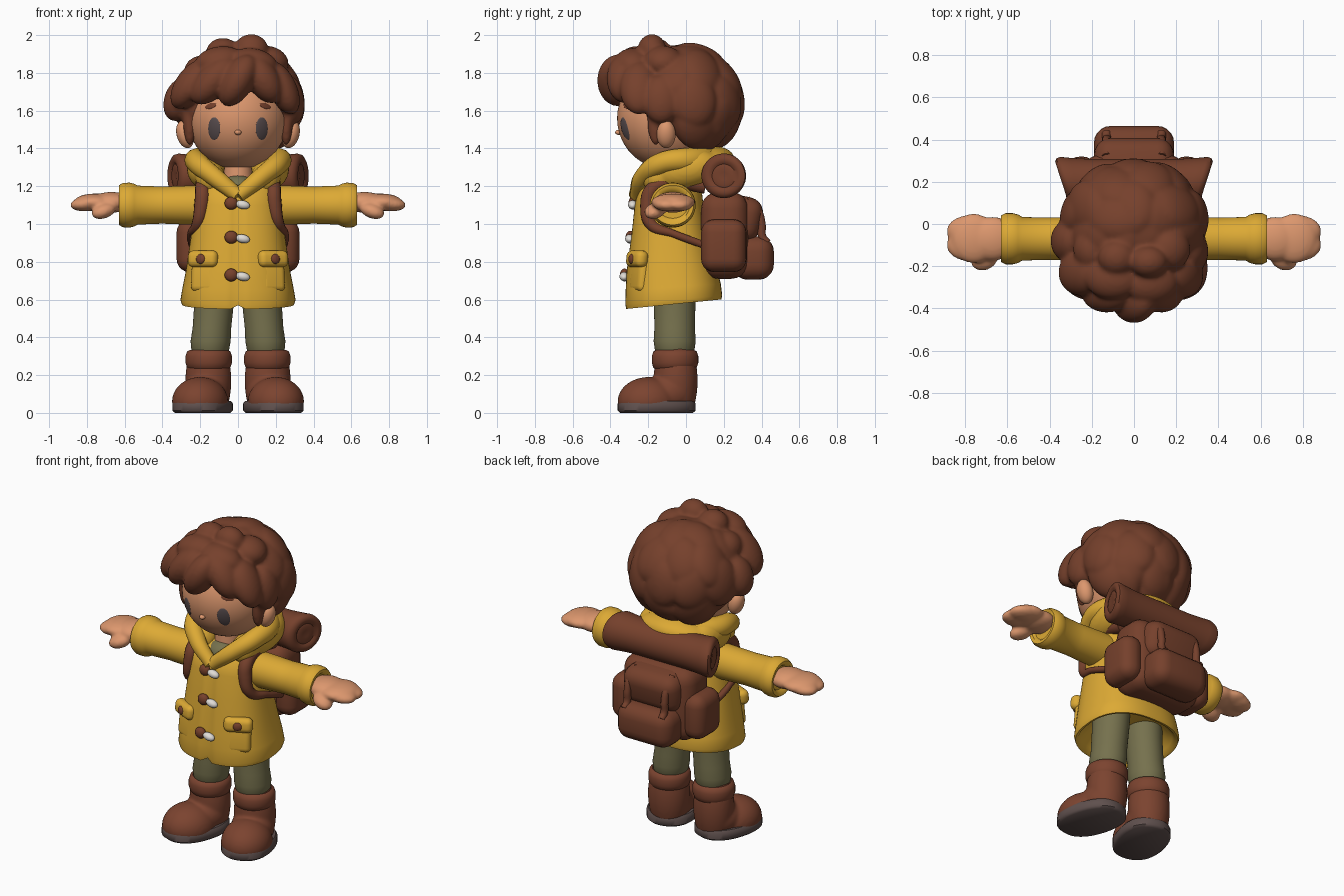
import bpy, bmesh, math, random
from mathutils import Matrix, Vector, Euler

if "Cube" in bpy.data.objects:
    bpy.data.objects.remove(bpy.data.objects["Cube"])
random.seed(4)
SIDES = (("left", 1), ("right", -1))

def material(name, *rgb):
    m = bpy.data.materials.new(name)
    m.use_nodes = True
    m.diffuse_color = (*rgb, 1)
    m.node_tree.nodes["Principled BSDF"].inputs["Base Color"].default_value = (*rgb, 1)
    return m

YELLOW = material("coat yellow", 0.72, 0.40, 0.035)
BROWN = material("chestnut brown", 0.18, 0.052, 0.025)
BOOT = material("boot brown", 0.2, 0.057, 0.029)
SKIN = material("skin", 0.72, 0.31, 0.155)
OLIVE = material("olive cloth", 0.18, 0.165, 0.075)
SOLE = material("sole grey", 0.115, 0.08, 0.075)
EYE = material("eye grey", 0.1, 0.075, 0.078)
HORN = material("horn white", 0.75, 0.72, 0.68)

def finish(name, data, mat, voxel=0, smooth=0):
    """Link and colour; optionally fuse overlapping volumes; shade."""
    obj = bpy.data.objects.new(name, data)
    bpy.context.collection.objects.link(obj)
    bpy.ops.object.select_all(action='DESELECT')
    bpy.context.view_layer.objects.active = obj
    obj.select_set(True)
    data.materials.append(mat)
    if voxel:
        r = obj.modifiers.new("fuse", 'REMESH')
        r.mode, r.voxel_size, r.use_smooth_shade = 'VOXEL', voxel, True
        s = obj.modifiers.new("soften", 'SMOOTH')
        s.factor, s.iterations = 0.5, smooth
    bpy.ops.object.convert(target='MESH')
    bpy.ops.object.shade_smooth_by_angle(angle=math.radians(50))
    return obj

def from_bm(name, bm, mat, voxel=0, smooth=0):
    bmesh.ops.recalc_face_normals(bm, faces=bm.faces[:])
    mesh = bpy.data.meshes.new(name)
    bm.to_mesh(mesh)
    bm.free()
    return finish(name, mesh, mat, voxel, smooth)

def frame(loc, size=(1, 1, 1), rot=(0, 0, 0)):
    return Matrix.LocRotScale(Vector(loc), Euler([math.radians(a) for a in rot]), Vector(size))

def blobs(name, mat, parts, voxel=0, smooth=0):
    """Ellipsoids (location, radii, rotation), kept above the boot soles."""
    bm = bmesh.new()
    for part in parts:
        bmesh.ops.create_icosphere(bm, subdivisions=4, radius=1, matrix=frame(*part))
    for v in bm.verts:
        v.co.z = max(v.co.z, 0.03)
    return from_bm(name, bm, mat, voxel, smooth)

def box(name, mat, loc, size, bevel, rot=(0, 0, 0)):
    bm = bmesh.new()
    bmesh.ops.create_cube(bm, size=1)
    bmesh.ops.scale(bm, vec=size, verts=bm.verts[:])
    bmesh.ops.bevel(bm, geom=bm.edges[:], offset=bevel, segments=5, profile=0.5, affect='EDGES')
    bm.transform(frame(loc, rot=rot))
    return from_bm(name, bm, mat)

def loft(name, mat, rings, axis='Z', power=2, seg=48, tweak=None):
    """Skin oval rings (position, centre a, centre b, radius a, radius b)."""
    bm = bmesh.new()
    loops = []
    for t, ca, cb, ra, rb in rings:
        loops.append([])
        for i in range(seg):
            c, s = math.cos(math.tau * i / seg), math.sin(math.tau * i / seg)
            a = ca + ra * math.copysign(abs(c) ** (2 / power), c)
            b = cb + rb * math.copysign(abs(s) ** (2 / power), s)
            p = (a, b, t) if axis == 'Z' else (t, a, b)
            loops[-1].append(bm.verts.new(tweak(*p) if tweak else p))
    for lo, hi in zip(loops, loops[1:]):
        for i in range(seg):
            bm.faces.new((lo[i - 1], lo[i], hi[i], hi[i - 1]))
    bm.faces.new(loops[0])
    bm.faces.new(loops[-1])
    return from_bm(name, bm, mat)

def tube(name, mat, points, radius, radii):
    cu = bpy.data.curves.new(name, 'CURVE')
    cu.dimensions, cu.bevel_depth, cu.bevel_resolution, cu.use_fill_caps = '3D', radius, 5, True
    sp = cu.splines.new('BEZIER')
    sp.bezier_points.add(len(points) - 1)
    for bp, p, r in zip(sp.bezier_points, points, radii):
        bp.co, bp.handle_left_type, bp.handle_right_type, bp.radius = p, 'AUTO', 'AUTO', r
    return finish(name, cu, mat)

# Head, neck and face
HEAD, HEAD_R = Vector((0, -0.1, 1.56)), Vector((0.265, 0.265, 0.27))
blobs("head", SKIN, [(HEAD, HEAD_R), ((0, -0.355, 1.485), (0.018, 0.02, 0.014))])
loft("neck", SKIN, [(1.15, 0, -0.1, 0.08, 0.08), (1.35, 0, -0.1, 0.07, 0.07)])
blobs("shirt", OLIVE, [((0, -0.145, 1.19), (0.09, 0.085, 0.07))])

def face_patch(name, mat, x, z, rx, rz, tilt):
    """Thin oval that follows the curve of the face."""
    bm = bmesh.new()
    bmesh.ops.create_uvsphere(bm, u_segments=24, v_segments=12, radius=1)
    for v in bm.verts:
        u = Vector((v.co.x * rx, v.co.y * rz)) @ Matrix.Rotation(tilt, 2)
        px, pz = x + u.x, z + u.y
        q = 1 - (px / HEAD_R.x) ** 2 - ((pz - HEAD.z) / HEAD_R.z) ** 2
        v.co = (px, HEAD.y - HEAD_R.y * math.sqrt(q) - 0.004 * v.co.z - 0.001, pz)
    from_bm(name, bm, mat)

for side, s in SIDES:
    face_patch(side + "_eye", EYE, s * 0.126, 1.505, 0.032, 0.06, 0)
    face_patch(side + "_eyebrow", BROWN, s * 0.145, 1.625, 0.031, 0.014, s * 0.3)
    blobs(side + "_ear", SKIN, [((s * 0.28, -0.105, 1.475), (0.045, 0.05, 0.075), (0, s * 15, 0))])

# Hair: a cap, rows of broad curls, swept fringe locks and sideburns
hair = [((0, 0, 1.64), (0.315, 0.27, 0.275))]
for lat, count, size, clear in ((68, 5, 0.12, 0), (38, 8, 0.125, 0), (8, 9, 0.125, 55),
                                (-22, 9, 0.12, 95), (-46, 7, 0.11, 105)):
    for i in range(count):
        az = 360 * (i + 0.5) / count + random.uniform(-7, 7)
        if abs((az + 180) % 360 - 180) >= clear:
            a, e = math.radians(az), math.radians(lat + random.uniform(-6, 6))
            loc = (math.sin(a) * math.cos(e) * 0.28, -math.cos(a) * math.cos(e) * 0.235, 1.64 + math.sin(e) * 0.245)
            hair.append((loc, (size, size * 0.6, size * 1.2), (-lat, random.uniform(-25, 25), az)))
locks = [(0.0, -0.36, 1.76, 0.085, 0.11, 0.15, 30), (-0.13, -0.32, 1.76, 0.085, 0.10, 0.155, 42),
         (-0.25, -0.23, 1.74, 0.08, 0.11, 0.15, 35), (-0.31, -0.08, 1.66, 0.08, 0.1, 0.12, 20),
         (0.13, -0.32, 1.77, 0.085, 0.1, 0.145, -32), (0.235, -0.25, 1.72, 0.075, 0.1, 0.15, -25),
         (0.28, -0.13, 1.66, 0.07, 0.1, 0.13, -10), (0.08, -0.28, 1.85, 0.13, 0.1, 0.08, 10),
         (-0.1, -0.26, 1.86, 0.13, 0.1, 0.08, -10), (0.07, -0.18, 1.925, 0.09, 0.075, 0.08, 0),
         (-0.08, -0.16, 1.905, 0.09, 0.085, 0.08, 0), (0.17, -0.12, 1.865, 0.1, 0.1, 0.075, 20),
         (-0.2, -0.12, 1.81, 0.09, 0.1, 0.08, -30)]
hair += [((x, y, z), (rx, ry, rz), (0, roll, 0)) for x, y, z, rx, ry, rz, roll in locks]
hair += [((s * 0.255, -0.16, 1.55), (0.036, 0.045, 0.135)) for _, s in SIDES]
blobs("hair", BROWN, hair, 0.011, 7)

# Coat: hollow flared body with a front seam and a hem that rises at the back
def coat_shape(x, y, z):
    low = max(0, (0.85 - z) / 0.3)
    seam = abs(x) < 0.002 and y < -0.2
    return x, y + 0.014 * seam, z + 0.1 * (y + 0.32) * low + (0.02 if seam and z < 0.6 else 0)

coat = [(0.66, -0.065, 0.2, 0.17), (0.58, -0.065, 0.265, 0.22), (0.553, -0.065, 0.283, 0.238),
        (0.55, -0.065, 0.297, 0.252), (0.575, -0.065, 0.305, 0.257), (0.65, -0.068, 0.293, 0.252),
        (0.75, -0.075, 0.275, 0.24), (0.95, -0.085, 0.247, 0.203), (1.1, -0.09, 0.227, 0.182),
        (1.18, -0.085, 0.215, 0.168), (1.225, -0.07, 0.185, 0.135), (1.25, -0.06, 0.13, 0.09)]
loft("coat", YELLOW, [(z, 0, y, rx, ry) for z, y, rx, ry in coat], power=2.4, seg=72, tweak=coat_shape)

# Hood: a rolled collar meeting in a V, over a soft bag behind the neck
rim = [(0.125, -0.225, 1.25), (0.21, -0.13, 1.32), (0.195, 0.03, 1.34)]
path = [(0, -0.26, 1.15), *rim, (0, 0.13, 1.34), *[(-x, y, z) for x, y, z in reversed(rim)], (0, -0.265, 1.15)]
tube("hood_collar", YELLOW, path, 0.055, [0.7, 0.9, 1.05, 1.2, 1.2, 1.2, 1.05, 0.9, 0.7])
bag = [((0, 0.11, 1.32), (0.23, 0.15, 0.09), (12, 0, 0))]
for _, s in SIDES:
    bag += [((s * 0.165, 0, 1.29), (0.105, 0.18, 0.105), (12, s * 20, 0)),
            ((s * 0.145, -0.14, 1.24), (0.08, 0.09, 0.09), (0, s * 25, 0))]
blobs("hood_bag", YELLOW, bag, 0.012, 5)

# Toggle fastenings
for n, (y, z) in enumerate(((-0.28, 1.11), (-0.295, 0.93), (-0.325, 0.73)), 1):
    blobs(f"toggle_knot_{n}", BROWN, [((-0.036, y, z), (0.035, 0.025, 0.034))])
    blobs(f"toggle_horn_{n}", HORN, [((0.025, y - 0.003, z - 0.008), (0.038, 0.024, 0.023), (0, 12, 0))])

for side, s in SIDES:
    # Pocket with a buttoned flap, turned to follow the coat
    turn = (-5, 0, s * 25)
    out = Vector((s * 0.42, -0.91, 0))
    base = Vector((s * 0.18, -0.25, 0.815))
    box(side + "_pocket", YELLOW, base + Vector((0, 0.005, -0.085)), (0.14, 0.06, 0.18), 0.03, turn)
    box(side + "_pocket_flap", YELLOW, base + out * 0.01, (0.17, 0.07, 0.09), 0.032, turn)
    blobs(side + "_pocket_button", BROWN, [(base + out * 0.042, (0.026, 0.014, 0.026), turn)])

    # Sleeve with a turned cuff
    sleeve = [(0.1, 0.1, 0.1), (0.22, 0.105, 0.105), (0.4, 0.1, 0.098), (0.53, 0.103, 0.103), (0.55, 0.115, 0.113),
              (0.575, 0.121, 0.119), (0.61, 0.121, 0.117), (0.63, 0.11, 0.105), (0.628, 0.09, 0.085), (0.61, 0.08, 0.07)]
    loft(side + "_sleeve", YELLOW, [(s * x, -0.07, 1.1, ry, rz) for x, ry, rz in sleeve], 'X')

    # Mitten-like hand with a low thumb
    hand = [((s * 0.67, -0.07, 1.115), (0.11, 0.105, 0.055)), ((s * 0.76, -0.068, 1.115), (0.11, 0.118, 0.046)),
            ((s * 0.71, -0.165, 1.07), (0.07, 0.054, 0.04), (0, s * 20, s * -25))]
    hand += [((s * 0.79, y, 1.108), (0.1, 0.075, 0.04), (0, s * 6, 0)) for y in (-0.1, -0.035)]
    blobs(side + "_hand", SKIN, hand, 0.009, 10)

    # Trouser leg
    leg = [(0.3, 0.148, 0.085), (0.335, 0.147, 0.1), (0.38, 0.145, 0.106), (0.45, 0.138, 0.102),
           (0.6, 0.125, 0.105), (0.8, 0.115, 0.11)]
    loft(side + "_trouser_leg", OLIVE, [(z, s * x, -0.06, r, r * 1.05) for z, x, r in leg])

    # Boot, toe turned outwards
    place = frame((s * 0.157, -0.055, 0), rot=(0, 0, s * 17))
    boot = blobs(side + "_boot", BOOT, [((0, 0, 0.17), (0.122, 0.116, 0.25)), ((0, -0.04, 0.1), (0.125, 0.145, 0.11)),
                                        ((0, -0.15, 0.06), (0.147, 0.165, 0.13))], 0.009, 8)
    sole = loft(side + "_sole", SOLE, [(z, 0, -0.105, 0.15 - d, 0.208 - d) for z, d in
                ((0, 0.014), (0.012, 0), (0.05, 0), (0.064, 0.01))], power=2.3)
    boot.data.transform(place)
    sole.data.transform(place)
    cuff = [(0.225, 0.1), (0.24, 0.115), (0.265, 0.123), (0.3, 0.123), (0.325, 0.115), (0.333, 0.1), (0.32, 0.08)]
    loft(side + "_boot_cuff", BOOT, [(z, s * 0.155, -0.058, r, r) for z, r in cuff])

    # Shoulder strap, pack side pocket and lid strap
    strap = [(0.17, 0.1, 1.2), (0.185, -0.08, 1.225), (0.187, -0.18, 1.18), (0.192, -0.203, 1.1),
             (0.213, -0.185, 1.0), (0.248, -0.07, 0.95), (0.24, 0.12, 0.88)]
    tube(side + "_shoulder_strap", BROWN, [(s * x, y, z) for x, y, z in strap], 0.04, [1, 1, 1, 1, 0.8, 0.5, 0.5])
    box(side + "_pack_side_pocket", BROWN, (s * 0.25, 0.2, 0.885), (0.15, 0.24, 0.28), 0.07)
    lid_strap = [(0.32, 1.13), (0.38, 1.07), (0.4, 1), (0.405, 0.93), (0.43, 0.9)]
    tube(side + "_lid_strap", BROWN, [(s * 0.13, y, z) for y, z in lid_strap], 0.022, [1] * 5)

# Backpack
box("pack_body", BROWN, (0, 0.205, 0.94), (0.49, 0.25, 0.46), 0.09)
box("pack_lid", BROWN, (0, 0.285, 1.03), (0.38, 0.23, 0.24), 0.08, (-12, 0, 0))
box("pack_back_pocket", BROWN, (0, 0.355, 0.82), (0.38, 0.22, 0.23), 0.08)

# Bedroll with softly rolled ends, angled towards the front
end = [(0.2, 0.108), (0.29, 0.114), (0.33, 0.118), (0.35, 0.112), (0.361, 0.095), (0.36, 0.075),
       (0.35, 0.062), (0.356, 0.045), (0.352, 0.02)]
profile = [(-x, r) for x, r in reversed(end)] + end
loft("bedroll", BROWN, [(x, 0.2, 1.255, r, r) for x, r in profile], 'X',
     tweak=lambda x, y, z: (x * (1.04 - 0.9 * (0.3 - y)), y, z))
